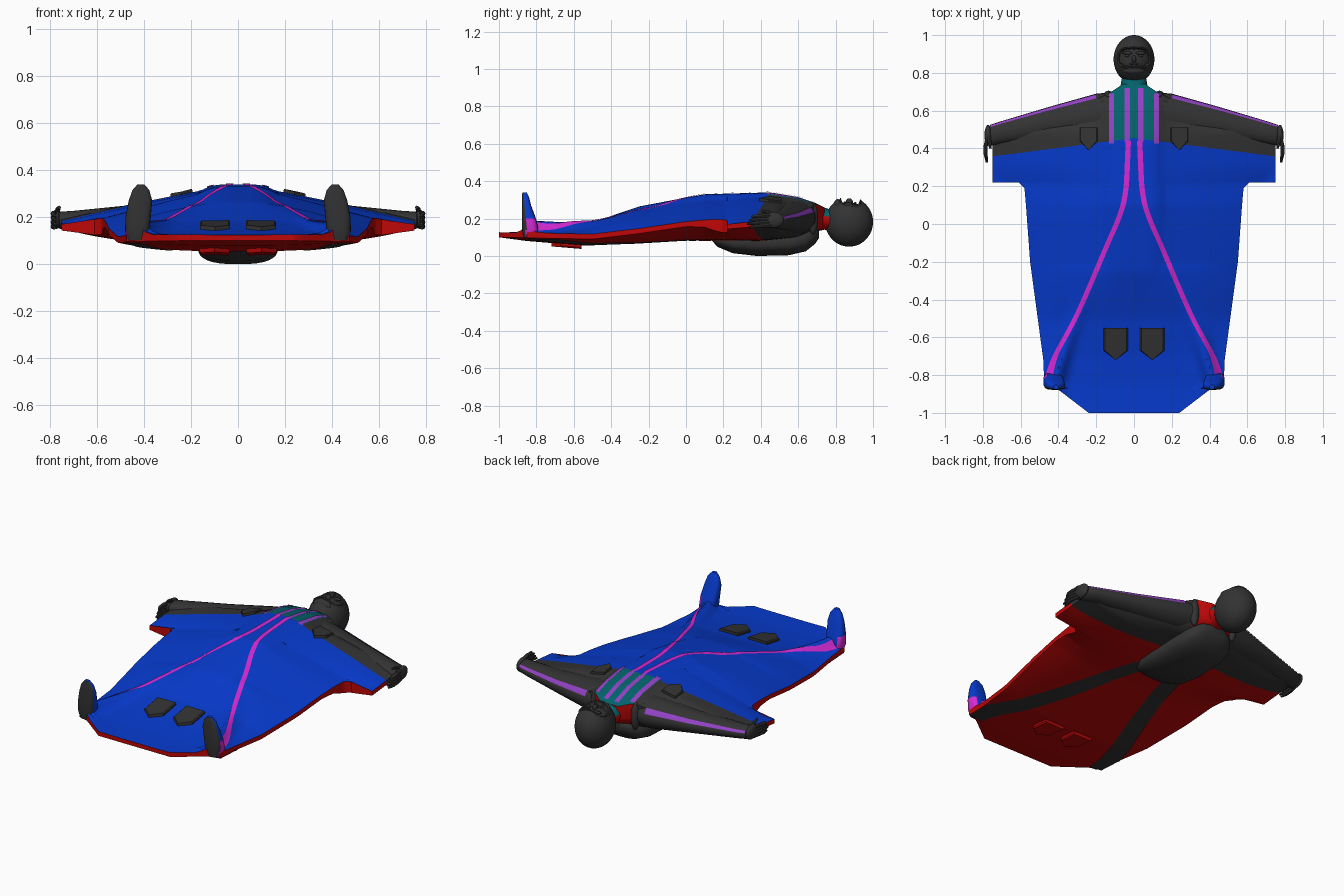
import bpy, bmesh, math
from mathutils import Vector

if "Cube" in bpy.data.objects:
    bpy.data.objects.remove(bpy.data.objects["Cube"])

COLOURS = {
    "blue": (0.002, 0.043, 0.62), "red": (0.52, 0.002, 0.002), "charcoal": (0.033, 0.033, 0.033),
    "magenta": (0.68, 0.024, 0.68), "purple": (0.29, 0.055, 0.56), "teal": (0.001, 0.125, 0.15)}
MATS = {}
for key, c in COLOURS.items():
    MATS[key] = bpy.data.materials.new(key)
    MATS[key].diffuse_color = (*c, 1)


def lerp(table, t):
    """Piecewise linear lookup in a list of (key, value, value...) rows."""
    if t <= table[0][0]:
        return table[0][1]
    for (a, va), (b, vb) in zip(table, table[1:]):
        if t <= b:
            return va + (vb - va) * (t - a) / (b - a)
    return table[-1][1]


def finish(bm, name, mats, rule=None, mirror=False, angle=40):
    me = bpy.data.meshes.new(name)
    if rule:
        bm.normal_update()
        for f in bm.faces:
            f.material_index = mats.index(rule(f))
    bm.to_mesh(me)
    bm.free()
    for m in mats:
        me.materials.append(MATS[m])
    me.shade_smooth()
    me.set_sharp_from_angle(angle=math.radians(angle))
    ob = bpy.data.objects.new(name, me)
    bpy.context.collection.objects.link(ob)
    if mirror:
        ob.modifiers.new("mirror", 'MIRROR').use_mirror_merge = False
    return ob


def loft(rings, closed=True, face=1):
    """Skin a list of point rings; closed rings get end caps, open ones face up or down."""
    bm = bmesh.new()
    vs = [[bm.verts.new(p) for p in r] for r in rings]
    n = len(rings[0])
    for a, b in zip(vs, vs[1:]):
        for j in range(n if closed else n - 1):
            k = (j + 1) % n
            bm.faces.new((a[j], a[k], b[k], b[j]))
    if closed:
        bm.faces.new(vs[0])
        bm.faces.new(vs[-1])
        bmesh.ops.recalc_face_normals(bm, faces=bm.faces)
    else:
        bm.normal_update()
        if sum(f.normal.z for f in bm.faces) * face < 0:
            bmesh.ops.reverse_faces(bm, faces=bm.faces[:])
    return bm


def oval(ra, rb, n=24, p=2.0):
    """Superellipse points as (a, b) pairs."""
    out = []
    for i in range(n):
        c, s = math.cos(2 * math.pi * i / n), math.sin(2 * math.pi * i / n)
        out.append((ra * math.copysign(abs(c) ** (2 / p), c), rb * math.copysign(abs(s) ** (2 / p), s)))
    return out


# ---- suit surface: outline and heights along the body ----
WIDTH = [(-1, .24), (-.87, .41), (-.85, .475), (-.72, .48), (-.2, .55), (.1, .572), (.19, .58), (.22, .61),
         (.221, .75), (.36, .75), (.49, .75), (.66, .2), (.70, .12), (.74, .06)]
SPAN = WIDTH[:5] + [(0, .562), (.1, .59), (.3, .75)] + WIDTH[9:]   # outline without the step
TOP = [(-1, .125), (-.85, .13), (-.7, .145), (-.5, .18), (-.25, .265), (0, .312), (.1, .33), (.45, .34),
       (.6, .315), (.7, .28), (.74, .26)]
EDGE = [(-1, .115), (-.5, .105), (-.25, .135), (0, .172), (.1, .176), (.22, .158), (.5, .185), (.74, .2)]
BOTTOM = [(-1, .10), (-.85, .08), (-.55, .055), (-.3, .065), (0, .085), (.4, .08), (.6, .1), (.74, .15)]
POWER = [(-1, 3), (-.5, 3.2), (-.2, 1.5), (.2, 1.1)]
LEG = [(-.87, .425), (-.8, .41), (-.6, .35), (-.5, .31), (-.3, .225), (-.1, .14), (0, .09)]
RISE = [(-.9, 0), (-.84, .065), (-.7, .05), (-.45, .012), (-.3, 0)]


def frac(x, y):
    return min(1, abs(x) / lerp(SPAN, y))


def ztop(x, y):
    e, u = lerp(EDGE, y) + .012, frac(x, y)
    crest = max(1 - u ** lerp(POWER, y), 1 - (abs(x) / .24) ** 4)
    leg = lerp(RISE, y) * math.exp(-((abs(x) - lerp(LEG, y)) / .043) ** 2)
    return e + (lerp(TOP, y) - e) * max(0, crest) + leg


def zbot(x, y):
    e = lerp(EDGE, y) - .015
    return e + (lerp(BOTTOM, y) - e) * (1 - frac(x, y) ** 3)


N = 60
ys = sorted({r[0] for r in WIDTH} | {round(-1 + .03 * i, 3) for i in range(58)})
us = [-1 + 2 * i / N for i in range(N + 1)]
rings = []
for y in ys:
    w = lerp(WIDTH, y)
    rings.append([Vector((u * w, y, ztop(u * w, y))) for u in us] +
                 [Vector((u * w, y, zbot(u * w, y))) for u in reversed(us)])
bm = loft(rings)
# cut clean colour borders for sleeves and chest panel
for s in (1, -1):
    for co, no in (((0, .455, 0), (.13 * s, 1, 0)), ((.13 * s, 0, 0), (1, 0, 0))):
        bmesh.ops.bisect_plane(bm, geom=bm.verts[:] + bm.edges[:] + bm.faces[:], dist=1e-5,
                               plane_co=co, plane_no=no)


def suit_rule(f):
    c = f.calc_center_median()
    if c.y > .455 - .13 * abs(c.x):
        if abs(c.x) > .13:
            return "charcoal"
        return "teal" if f.normal.z > .3 else "red"
    return "blue" if f.normal.z > .12 else "red"


finish(bm, "wing_suit", ["blue", "red", "charcoal", "teal"], suit_rule)


# ---- ribbons lying on the suit; width is a table along y ----
def ribbon(name, mat, path, width, surf, off, steps):
    y0, y1 = path[0][0], path[-1][0]
    rows = []
    for i in range(steps + 1):
        y = y0 + (y1 - y0) * i / steps
        xc = sum(lerp(path, y + d) for d in (-.03, 0, .03)) / 3
        w = lerp(width, y)
        rows.append([Vector((x, y, surf(x, y) + off))
                     for x in (min(xc + w * (k / 8 - .5), lerp(WIDTH, y) - .001) + k * 1e-5 for k in range(9))])
    finish(loft(rows, False, off), name, [mat], mirror=True)


ribbon("leg_piping", "magenta", [(-.84, .452), (-.8, .45), (-.7, .42), (-.6, .365), (-.5, .31), (-.4, .265),
       (-.3, .222), (-.2, .18), (-.1, .138), (0, .092), (.1, .056), (.2, .04), (.44, .03)],
       [(-.82, .042), (-.68, .028)], ztop, .004, 64)
ribbon("chest_stripe_inner", "purple", [(.435, .036), (.72, .036)], [(0, .028)], ztop, .004, 14)
ribbon("chest_stripe_outer", "purple", [(.425, .118), (.69, .118)], [(0, .026)], ztop, .004, 14)
ribbon("under_leg_panel", "charcoal", [(-.845, .455), (-.75, .44), (-.6, .385), (-.3, .27), (0, .175), (.22, .115)],
       [(-.8, .13), (0, .105)], zbot, -.004, 50)


# ---- pentagon pockets ----
def pocket(name, mat, xc, h, y0, y1, surf, off):
    pts = [(xc - h, y1), (xc + h, y1), (xc + h, y0 + .05), (xc, y0), (xc - h, y0 + .05)]
    bm = loft([[Vector((x * k + xc * (1 - k), y, surf(x, y) + o)) for x, y in pts]
               for o, k in ((-off * .5, 1), (off * .6, 1), (off, .9))])
    finish(bm, name, [mat], mirror=True, angle=20)


pocket("tail_pocket", "charcoal", .097, .064, -.72, -.55, ztop, .016)
pocket("chest_pocket", "charcoal", .24, .047, .39, .51, ztop, .014)
pocket("under_pocket", "red", .1, .064, -.72, -.56, zbot, -.018)

# ---- arms: oval sections along x (x, yc, ry, zc, rz) ----
ARM = [(.09, .6, .1, .215, .085), (.2, .575, .115, .2, .088), (.45, .535, .085, .192, .06),
       (.7, .485, .06, .187, .04), (.76, .47, .055, .187, .036), (.775, .47, .035, .187, .025)]
finish(loft([[Vector((x, yc + a, zc + b)) for a, b in oval(ry, rz)] for x, yc, ry, zc, rz in ARM]),
       "arm", ["charcoal"], mirror=True)
strip = [[Vector((x, yc + 1.04 * ry * math.cos(t), zc + 1.04 * rz * math.sin(t)))
          for t in (math.radians(d) for d in (20, 27, 34, 41))] for x, yc, ry, zc, rz in ARM[1:5]]
finish(loft(strip, False), "sleeve_stripe", ["purple"], mirror=True)


# ---- hands ----
def ball(name, mat, loc, size, mirror=False):
    bm = bmesh.new()
    bmesh.ops.create_uvsphere(bm, u_segments=20, v_segments=12, radius=1)
    for v in bm.verts:
        v.co = Vector([v.co[i] * size[i] + loc[i] for i in range(3)])
    return finish(bm, name, [mat], mirror=mirror)


def finger(name, pts):
    finish(loft([[Vector((x + a, y, z + b)) for a, b in oval(r, r, 8)] for x, y, z, r in pts]),
           name, ["charcoal"], mirror=True)


ball("palm", "charcoal", (.772, .47, .192), (.02, .055, .042), True)
for i in range(4):
    z = .162 + .018 * i
    finger("finger_%d" % (i + 1), [(.775, .46, z, .011), (.786, .41, z, .011), (.786, .37, z - .004, .01),
                                   (.779, .325 + .012 * abs(i - 1), z - .008, .006)])
finger("thumb", [(.772, .48, .212, .012), (.766, .44, .234, .011), (.76, .40, .242, .007)])

# ---- boots: sections up z (z, xc, rx, yc, ry); flat sole faces the front ----
BOOT = [(.1, .425, .042, -.835, .034), (.14, .428, .052, -.832, .045), (.2, .425, .054, -.84, .038),
        (.27, .415, .05, -.853, .025), (.315, .413, .036, -.858, .019), (.34, .413, .014, -.863, .012)]


def boot_rule(f):
    c = f.calc_center_median()
    if f.normal.y < -.35:
        return "charcoal"
    return "magenta" if c.z < .18 and f.normal.x > .3 else "blue"


finish(loft([[Vector((x + a, y + b, z)) for a, b in oval(rx, ry, 24, 3)] for z, x, rx, y, ry in BOOT]),
       "boot", ["blue", "charcoal", "magenta"], boot_rule, True)

# ---- parachute pack under the back (y, half width, zc, rz) ----
PACK = [(.14, .08, .1, .02), (.17, .125, .088, .04), (.25, .16, .075, .06), (.38, .17, .07, .07),
        (.55, .165, .072, .068), (.64, .15, .085, .06), (.69, .11, .11, .045), (.71, .07, .12, .025)]
finish(loft([[Vector((a, y, z + b)) for a, b in oval(w, h, 32, 2.6)] for y, w, z, h in PACK]),
       "parachute_pack", ["charcoal"])
ball("shoulder_strap", "charcoal", (.135, .68, .2), (.026, .026, .085), True)

# ---- collar and helmet ----
finish(loft([[Vector((a, y, z + b)) for a, b in oval(r, r * .85)]
             for y, r, z in ((.68, .085, .2), (.74, .07, .2), (.785, .062, .19))]),
       "collar", ["teal", "red"], lambda f: "teal" if f.calc_center_median().z > .215 else "red")

C, S = Vector((0, .872, .182)), Vector((.108, .128, .132))
bm = bmesh.new()
bmesh.ops.create_uvsphere(bm, u_segments=64, v_segments=40, radius=1)
for v in bm.verts:
    v.co = Vector([v.co[i] * S[i] + C[i] for i in range(3)])
    inside = (abs(v.co.x) / .08) ** 3 + (abs(v.co.y - .88) / .05) ** 3 < 1
    if inside and v.co.z > C.z:                       # sunken face opening
        v.co.z -= .028
finish(bm, "helmet", ["charcoal"])
rim = [(.08 * a, .88 + .05 * b) for a, b in oval(1.05, 1.08, 40, 3)]
rim.append(rim[0])
rows = []
for k, dz in ((.93, -.01), (.95, .004), (1.05, .004), (1.1, -.01)):
    rows.append([Vector((x * k, .88 + (y - .88) * k, C.z + dz + S.z * math.sqrt(
        max(.05, 1 - (x / S.x) ** 2 - ((y - C.y) / S.y) ** 2)))) for x, y in rim])
finish(loft(rows, False), "helmet_rim", ["charcoal"])
ball("chin_guard", "charcoal", (0, .812, .27), (.06, .024, .034))
ball("nose", "charcoal", (0, .873, .288), (.012, .02, .02))
ball("mouth", "charcoal", (0, .847, .283), (.026, .006, .008))
ball("brow", "charcoal", (.035, .905, .28), (.028, .008, .008), True)
ball("eye", "charcoal", (.035, .89, .278), (.014, .006, .006), True)

for m in bpy.data.materials:
    if m.users and not m.is_grease_pencil:
        m.use_nodes = True
        m.node_tree.nodes["Principled BSDF"].inputs["Base Color"].default_value = m.diffuse_color
